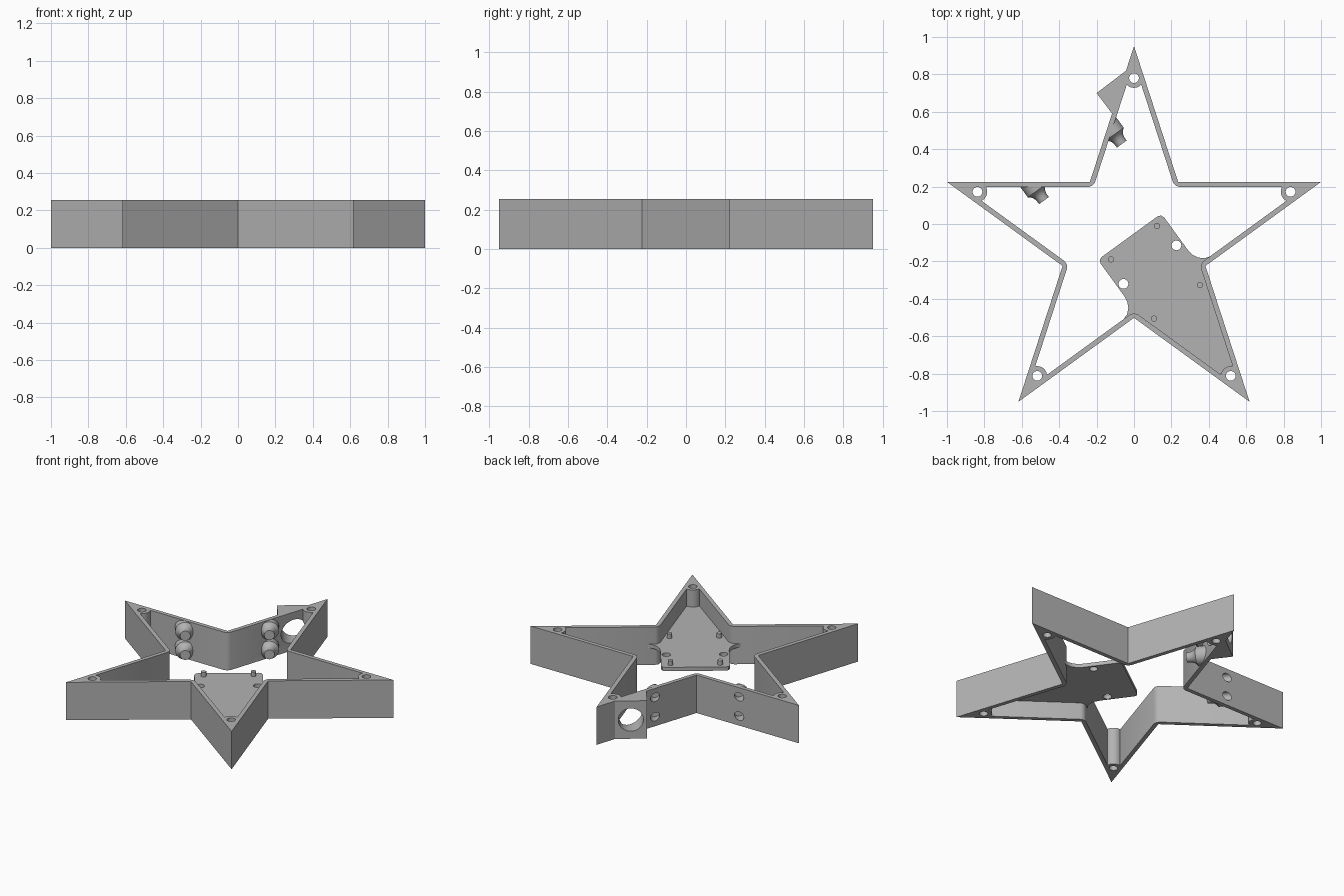
import bpy, bmesh, math
from mathutils import Vector

cube = bpy.data.objects.get("Cube")
if cube:
    bpy.data.objects.remove(cube, do_unlink=True)

# Main dimensions
R = 1.0515                      # star tip radius
CENTRE = Vector((0, -0.1, 0))
H = 0.255                       # frame height
WALL = 0.027
APO = R * math.cos(math.radians(72))   # centre to edge line
BOSS_D, BOSS_R = 0.88, 0.052

grey = bpy.data.materials.new("plain grey")
grey.use_nodes = True
grey.diffuse_color = (0.45, 0.45, 0.45, 1)
grey.node_tree.nodes["Principled BSDF"].inputs["Base Color"].default_value = (0.45, 0.45, 0.45, 1)


def place(d, s, z=0, arm=-54):
    """Point at distance d along a star arm and s to its side."""
    a = math.radians(arm)
    return CENTRE + Vector((d * math.cos(a) - s * math.sin(a),
                            d * math.sin(a) + s * math.cos(a), z))


def polar(r, deg):
    return place(r, 0, 0, deg)


def finish(name, bm):
    bmesh.ops.recalc_face_normals(bm, faces=bm.faces)
    mesh = bpy.data.meshes.new(name)
    bm.to_mesh(mesh)
    bm.free()
    mesh.materials.append(grey)
    ob = bpy.data.objects.new(name, mesh)
    bpy.context.collection.objects.link(ob)
    return ob


def prism(name, pts, z0, z1):
    bm = bmesh.new()
    face = bm.faces.new([bm.verts.new((p.x, p.y, z0)) for p in pts])
    top = bmesh.ops.extrude_face_region(bm, geom=[face])["geom"]
    bmesh.ops.translate(bm, vec=(0, 0, z1 - z0),
                        verts=[g for g in top if isinstance(g, bmesh.types.BMVert)])
    return finish(name, bm)


def lathe(name, profile, origin, axis, steps=32):
    """Spin (radius, distance) pairs round an axis."""
    bm = bmesh.new()
    axis = axis.normalized()
    side = axis.orthogonal().normalized()
    vs = [bm.verts.new(origin + side * r + axis * t) for r, t in profile]
    edges = [bm.edges.new(pair) for pair in zip(vs, vs[1:])]
    bmesh.ops.spin(bm, geom=vs + edges, cent=origin, axis=axis,
                   angle=math.tau, steps=steps, use_duplicate=False)
    bmesh.ops.remove_doubles(bm, verts=bm.verts, dist=1e-5)
    return finish(name, bm)


def rod(name, r, start, end):
    length = (end - start).length
    return lathe(name, [(0, 0), (r, 0), (r, length), (0, length)], start, end - start)


def boolean(ob, cutter, op="DIFFERENCE"):
    mod = ob.modifiers.new("cut", "BOOLEAN")
    mod.operation, mod.solver, mod.object = op, "EXACT", cutter
    bpy.context.view_layer.objects.active = ob
    bpy.ops.object.modifier_apply(modifier=mod.name)


def discard(*obs):
    for ob in obs:
        bpy.data.objects.remove(ob, do_unlink=True)


arms = [90 + 72 * k for k in range(5)]
notch = APO / math.cos(math.radians(36))

# Star frame: outer star minus a cavity that leaves a solid boss in each tip
outer, cavity = [], []
inner = APO - WALL
for a in arms:
    outer += [polar(R, a), polar(notch, a + 36)]
    gap = (inner / math.cos(math.radians(72)) - BOSS_D) * math.sin(math.radians(18))
    start = 72 + math.degrees(math.acos(gap / BOSS_R))
    for i in range(13):
        phi = math.radians(360 - start + (2 * start - 360) * i / 12)
        cavity.append(place(BOSS_D + BOSS_R * math.cos(phi), BOSS_R * math.sin(phi), 0, a))
    side = inner / math.cos(math.radians(39))
    cavity += [polar(side, a + 33), polar(side * 0.985, a + 36), polar(side, a + 39)]

frame = prism("star_frame", outer, 0, H)
hollow = prism("cavity_cutter", cavity, -0.1, H + 0.1)
boolean(frame, hollow)
discard(hollow)
for a in arms:
    hole = rod("screw_cutter", 0.026, place(BOSS_D, 0, -0.1, a), place(BOSS_D, 0, H + 0.1, a))
    boolean(frame, hole)
    discard(hole)

# Socket block on the outside of the back tip, with its round opening
corner = Vector((-0.2, 0.7, 0))
block = prism("socket_block", [corner, Vector((-0.117, 0.59, 0)), Vector((-0.042, 0.82, 0))], 0, H)
axis = place(1, 0) - CENTRE
mouth = Vector((-0.121, 0.76, H / 2))
bore = rod("bore_cutter", 0.077, mouth - axis * 0.1, mouth + axis * 0.2)
boolean(frame, bore)
boolean(block, bore)
discard(bore)

# Four flared pegs inside the walls, hollow from the outside
star = prism("star_trim", outer, -0.1, H + 0.1)
pegs = []
flare = [(0, 0), (0.06, 0), (0.06, 0.11), (0.048, 0.12), (0.038, 0.133),
         (0.033, 0.15), (0.032, 0.175), (0, 0.175)]
for s, side in ((-0.257, "right"), (0.257, "left")):
    for z, level in ((0.064, "lower"), (0.194, "upper")):
        peg = lathe(f"{side}_{level}_peg", flare, place(-0.64, s, z), axis)
        boolean(peg, star, "INTERSECT")
        hole = rod("peg_cutter", 0.028, place(-0.75, s, z), place(-0.53, s, z))
        boolean(peg, hole)
        boolean(frame, hole)
        discard(hole)
        pegs.append(peg)
discard(star)

# Mounting plate across the front left arm, with mirrored outline
half = [(-0.04, 0.185), (-0.033, 0.202), (-0.015, 0.21), (0.2, 0.21), (0.235, 0.215),
        (0.265, 0.23), (0.288, 0.255), (0.3, 0.29), (0.315, 0.24), (0.33, 0.22), (0.84, 0.054)]
outline = [place(d, s) for d, s in half] + [place(d, -s) for d, s in reversed(half)]
plate = prism("mounting_plate", outline, 0.115, 0.14)
pins = []
for s in (-1, 1):
    hole = rod("plate_cutter", 0.026, place(0.145, s * 0.175, 0), place(0.145, s * 0.175, H))
    boolean(plate, hole)
    discard(hole)
    for d in (0, 0.391):
        pins.append(rod("locating_pin", 0.016, place(d, s * 0.152, 0.12), place(d, s * 0.152, 0.17)))

# Smooth the round surfaces, keep the corners crisp
bpy.ops.object.select_all(action="DESELECT")
for ob in [frame, block, plate] + pegs + pins:
    ob.select_set(True)
bpy.context.view_layer.objects.active = frame
bpy.ops.object.shade_smooth_by_angle(angle=math.radians(30))
